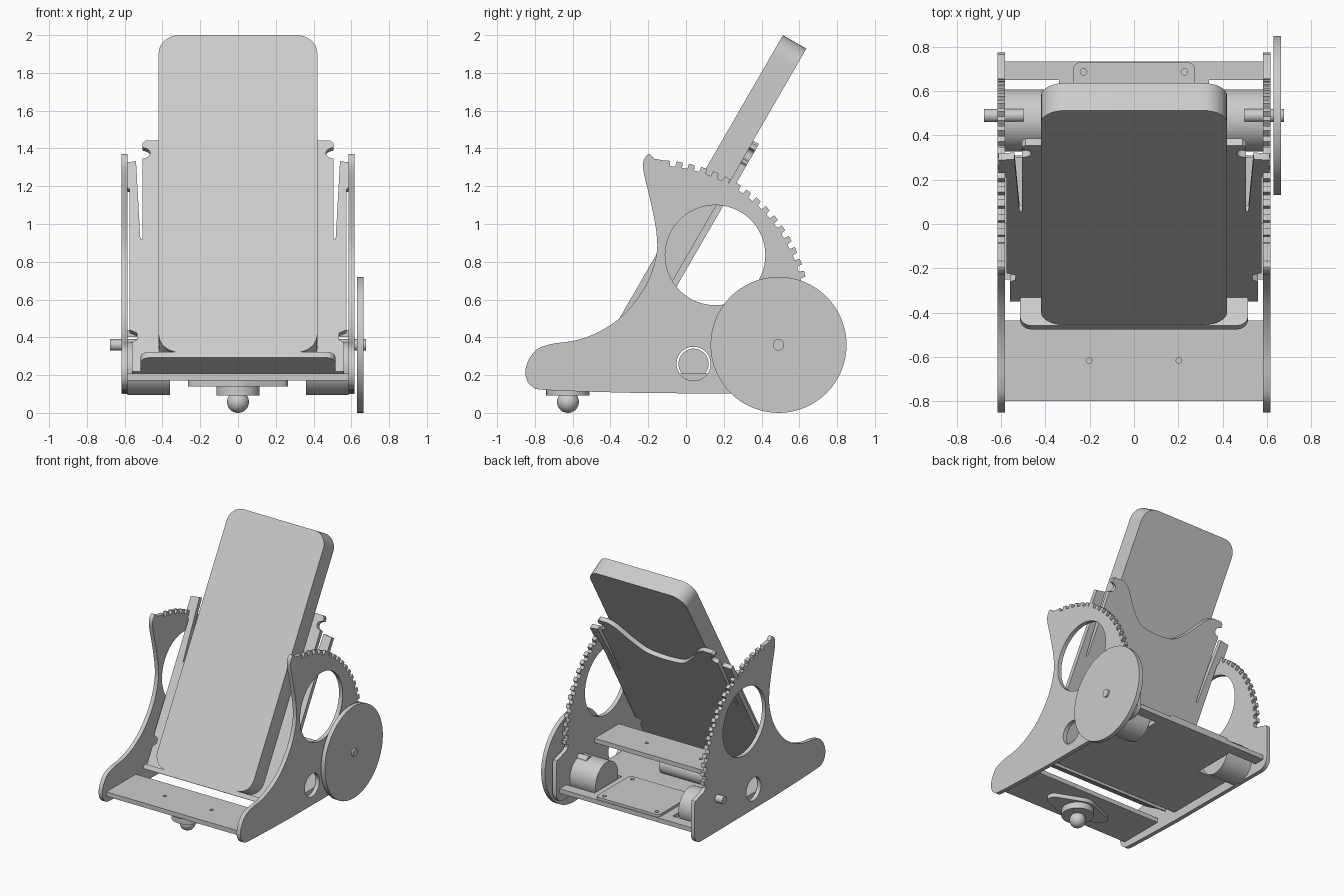
import bpy, bmesh
from math import sin, cos, pi, radians
from mathutils import Matrix, Vector

if "Cube" in bpy.data.objects:
    bpy.data.objects.remove(bpy.data.objects["Cube"])

grey = bpy.data.materials.new("plain_grey")
grey.use_nodes = True
COLOUR = (0.6, 0.6, 0.6, 1)
grey.diffuse_color = COLOUR
grey.node_tree.nodes["Principled BSDF"].inputs["Base Color"].default_value = COLOUR


def finish(name, mesh):
    mesh.materials.clear()
    mesh.materials.append(grey)
    mesh.shade_smooth()
    mesh.set_sharp_from_angle(angle=radians(30))
    ob = bpy.data.objects.new(name, mesh)
    bpy.context.collection.objects.link(ob)
    return ob


def frame(x, y, z, origin):
    m = Matrix((x, y, z)).transposed().to_4x4()
    m.translation = origin
    return m


def flat(z):
    return Matrix.Translation((0, 0, z))


def plate(name, loops, thick, matrix):
    """Outline plus holes, filled and given a thickness about its own plane."""
    cu = bpy.data.curves.new(name, 'CURVE')
    cu.dimensions = '2D'
    cu.fill_mode = 'BOTH'
    cu.extrude = thick / 2
    for loop in loops:
        sp = cu.splines.new('POLY')
        sp.points.add(len(loop) - 1)
        for p, (a, b) in zip(sp.points, loop):
            p.co = (a, b, 0, 1)
        sp.use_cyclic_u = True
    tmp = bpy.data.objects.new(name + "_outline", cu)
    mesh = bpy.data.meshes.new_from_object(tmp)
    bpy.data.objects.remove(tmp)
    bm = bmesh.new()
    bm.from_mesh(mesh)
    bmesh.ops.remove_doubles(bm, verts=bm.verts, dist=0.0005)
    bmesh.ops.recalc_face_normals(bm, faces=bm.faces)
    bm.to_mesh(mesh)
    bm.free()
    mesh.transform(matrix)
    return finish(name, mesh)


def arc(cx, cy, r, a0=0, a1=360, n=48):
    full = abs(a1 - a0) == 360
    k = n if full else n - 1
    return [(cx + r * cos(radians(a0 + (a1 - a0) * i / k)),
             cy + r * sin(radians(a0 + (a1 - a0) * i / k))) for i in range(n)]


def rounded(x0, y0, x1, y1, r):
    return (arc(x1 - r, y1 - r, r, 0, 90, 9) + arc(x0 + r, y1 - r, r, 90, 180, 9)
            + arc(x0 + r, y0 + r, r, 180, 270, 9) + arc(x1 - r, y0 + r, r, 270, 360, 9))


def rect(x0, y0, x1, y1):
    return [(x0, y0), (x1, y0), (x1, y1), (x0, y1)]


def smooth(points, steps=6):
    """Catmull-Rom curve through the points."""
    p = [Vector(q) for q in points]
    p = [p[0]] + p + [p[-1]]
    out = []
    for a, b, c, d in zip(p, p[1:], p[2:], p[3:]):
        for i in range(steps):
            t = i / steps
            v = (2 * b + (c - a) * t + (2 * a - 5 * b + 4 * c - d) * t * t
                 + (3 * b - a - 3 * c + d) * t ** 3) / 2
            out.append(tuple(v))
    return out + [tuple(p[-1])]


# matrix for discs and plates lying in the side (y, z) plane
X, Y, Z = Vector((1, 0, 0)), Vector((0, 1, 0)), Vector((0, 0, 1))


def side(x):
    return frame(Y, Z, X, (x, 0, 0))


def rod(name, y, z, r, x0, x1):
    return plate(name, [arc(y, z, r, n=64)], x1 - x0, side((x0 + x1) / 2))


# side plates: curved nose and neck, toothed arc, rear tab
neck = smooth([(-0.24, 0.105), (-0.72, 0.12), (-0.815, 0.14), (-0.85, 0.2), (-0.838, 0.27),
               (-0.79, 0.335), (-0.71, 0.365), (-0.58, 0.385), (-0.45, 0.435), (-0.32, 0.53),
               (-0.21, 0.68), (-0.158, 0.83), (-0.156, 0.95), (-0.185, 1.11), (-0.225, 1.28),
               (-0.222, 1.34), (-0.195, 1.37), (-0.168, 1.345)])
PIVOT = (-0.16, 0.52)
teeth = []
angle = 87
while angle > 2:
    for da, r in ((0, 0.818), (-2.2, 0.818), (-2.5, 0.79), (-4.5, 0.79)):
        a = radians(angle + da)
        teeth.append((PIVOT[0] + r * cos(a), PIVOT[1] + r * sin(a)))
    angle -= 4.7
tab = [(0.66, 0.47), (0.765, 0.44), (0.775, 0.42)] + arc(0.695, 0.18, 0.08, 0, -90, 10)
holes = [arc(0.155, 0.835, 0.265, n=72), arc(0.04, 0.26, 0.09)]
for label, sx in (("left", 1), ("right", -1)):
    plate(label + "_side_plate", [neck + teeth + tab] + holes, 0.032, side(0.6 * sx))
    # drive motor and its shaft
    lo, hi = sorted((0.36 * sx, 0.585 * sx))
    rod(label + "_motor", 0.468, 0.235, 0.14, lo, hi)
    lo, hi = sorted((0.5 * sx, 0.677 * sx))
    rod(label + "_axle", 0.49, 0.36, 0.03, lo, hi)

rod("wheel", 0.49, 0.36, 0.36, 0.63, 0.664)
rod("battery_tube", 0.04, 0.26, 0.08, -0.5, 0.15)

# base plates
plate("front_deck", [rect(-0.585, -0.8, 0.585, -0.435)]
      + [arc(s * 0.203, -0.617, 0.013, n=16) for s in (1, -1)], 0.035, flat(0.19))
floor = [(0.585, -0.25), (0.585, 0.31), (0.34, 0.31), (0.34, 0.65), (0.585, 0.65), (0.585, 0.735)]
plate("floor", [floor + [(-x, y) for x, y in reversed(floor)]], 0.035, flat(0.19))
plate("circuit_tray", [rounded(-0.275, 0.3, 0.275, 0.73, 0.03)]
      + [arc(s * 0.228, y, 0.015, n=16) for s in (1, -1) for y in (0.34, 0.688)],
      0.02, flat(0.218))
plate("upper_cross_plate", [rect(-0.585, 0, 0.585, 0.3)]
      + [arc(s * 0.235, 0.15, 0.013, n=16) for s in (1, -1)], 0.035, flat(0.42))

# front caster
CY = -0.625
flange = (arc(0.215, CY, 0.05, -60, 60, 9) + arc(0, CY, 0.13, 60, 120, 9)
          + arc(-0.215, CY, 0.05, 120, 240, 9) + arc(0, CY, 0.13, 240, 300, 9))
plate("caster_flange", [flange], 0.032, flat(0.157))
plate("caster_cup", [arc(0, CY, 0.115)], 0.048, flat(0.117))
bm = bmesh.new()
bmesh.ops.create_uvsphere(bm, u_segments=32, v_segments=16, radius=0.058,
                          matrix=Matrix.Translation((0, CY, 0.058)))
ball = bpy.data.meshes.new("caster_ball")
bm.to_mesh(ball)
bm.free()
finish("caster_ball", ball)

# tilted cradle and tablet, leaning back thirty degrees
UP = Vector((0, sin(pi / 6), cos(pi / 6)))
OUT = Vector((0, -cos(pi / 6), sin(pi / 6)))
BASE = Vector((0, -0.332, 0.25))

plate("tablet", [rounded(-0.42, 0, 0.42, 1.938, 0.11)], 0.143,
      frame(X, UP, OUT, BASE + OUT * 0.0715))

half = [(0.56, -0.035), (0.56, 0.14), (0.535, 0.16), (0.535, 0.2), (0.575, 0.22), (0.575, 1.08),
        (0.612, 1.1), (0.612, 1.24), (0.54, 1.25), (0.517, 0.775), (0.505, 0.775), (0.505, 1.265)]
half += arc(0.495, 1.3, 0.03, 250, 110, 9)
half += [(0.505, 1.335), (0.505, 1.36), (0.49, 1.375)]
half += smooth([(0.42, 1.375), (0.36, 1.34), (0.25, 1.21), (0.15, 1.13), (0.01, 1.11)])
plate("cradle_back", [half + [(-x, y) for x, y in reversed(half)]], 0.035,
      frame(X, UP, OUT, BASE - OUT * 0.0175))
plate("cradle_lip", [rounded(-0.515, -0.035, 0.515, 0.146, 0.05)], 0.035,
      frame(X, OUT, -UP, BASE - UP * 0.0175))
